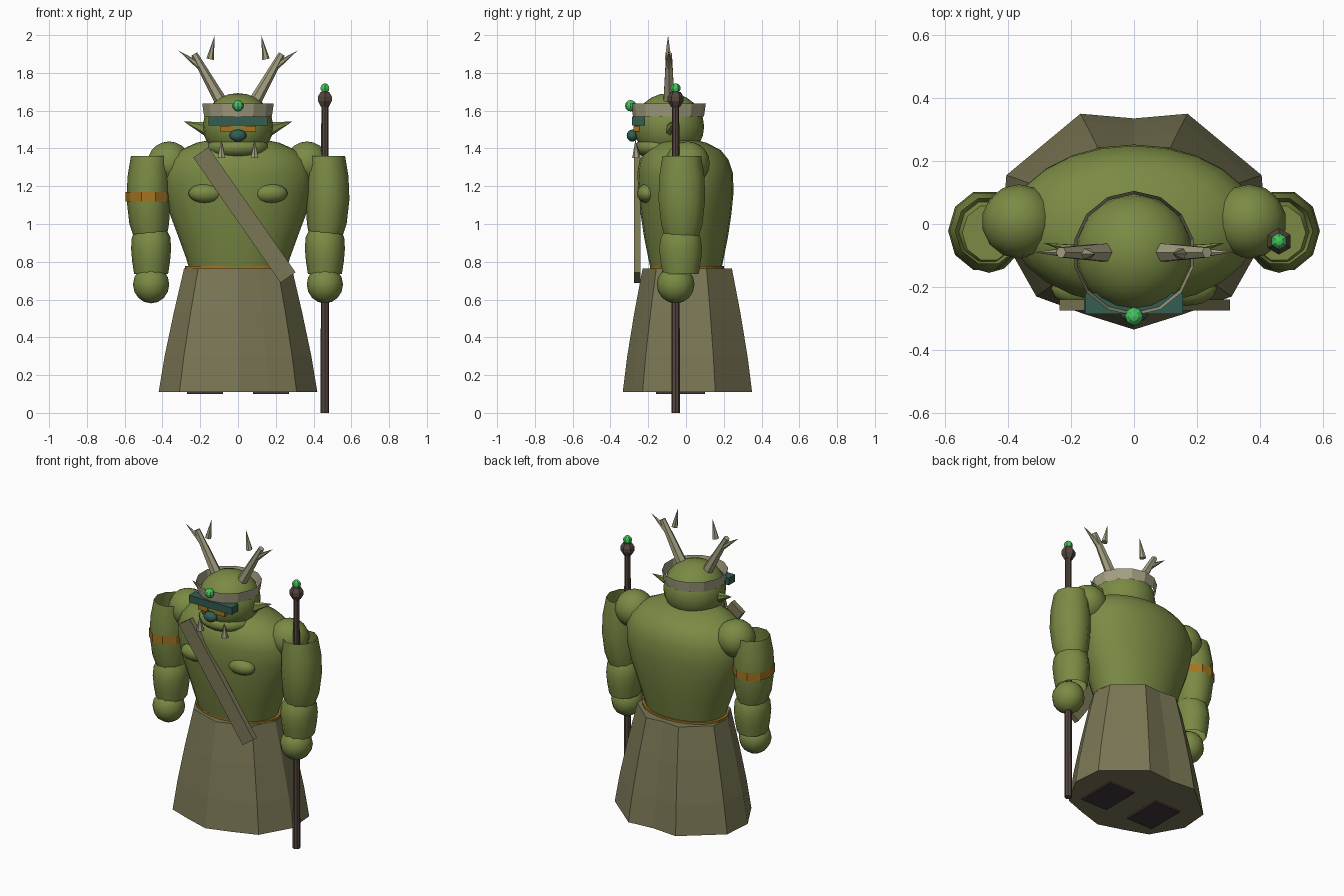
import bpy, bmesh, math
from mathutils import Vector, Matrix

if "Cube" in bpy.data.objects:
    bpy.data.objects.remove(bpy.data.objects["Cube"])


def mat(name, r, g, b):
    m = bpy.data.materials.new(name)
    m.diffuse_color = (r, g, b, 1)
    m.use_nodes = True
    m.node_tree.nodes["Principled BSDF"].inputs["Base Color"].default_value = m.diffuse_color
    return m


SKIN = mat("green_skin", 0.195, 0.255, 0.058)
CLOTH = mat("olive_cloth", 0.195, 0.182, 0.09)
BONE = mat("pale_bone", 0.376, 0.352, 0.225)
GOLD = mat("dull_gold", 0.36, 0.175, 0.014)
TEAL = mat("dark_teal", 0.034, 0.11, 0.085)
GEM = mat("bright_gem", 0.06, 0.55, 0.11)
WOOD = mat("brown_wood", 0.09, 0.061, 0.048)
SHOE = mat("dark_leather", 0.055, 0.035, 0.038)


def finish(bm, name, material, smooth=None):
    bmesh.ops.recalc_face_normals(bm, faces=bm.faces)
    me = bpy.data.meshes.new(name)
    bm.to_mesh(me)
    bm.free()
    me.materials.append(material)
    if smooth:
        me.shade_smooth()
        me.set_sharp_from_angle(angle=math.radians(smooth))
    ob = bpy.data.objects.new(name, me)
    bpy.context.collection.objects.link(ob)
    return ob


def loft(name, rings, material, caps=(True, True), smooth=None):
    """Skin a list of point rings."""
    bm = bmesh.new()
    vs = [[bm.verts.new(p) for p in ring] for ring in rings]
    n = len(vs[0])
    for a, b in zip(vs, vs[1:]):
        for i in range(n):
            j = (i + 1) % n
            bm.faces.new((a[i], a[j], b[j], b[i]))
    if caps[0]:
        bm.faces.new(vs[0][::-1])
    if caps[1]:
        bm.faces.new(vs[-1])
    return finish(bm, name, material, smooth)


def ellipse(z, rx, ry, cx=0, cy=0, n=10, turn=0.0):
    return [(cx + rx * math.cos(turn + math.tau * i / n),
             cy + ry * math.sin(turn + math.tau * i / n), z) for i in range(n)]


def ball(name, c, r, material, seg=16, rings=10, smooth=50):
    bm = bmesh.new()
    m = Matrix.Translation(c) @ Matrix.Diagonal((*r, 1))
    bmesh.ops.create_uvsphere(bm, u_segments=seg, v_segments=rings, radius=1, matrix=m)
    return finish(bm, name, material, smooth)


def cone(name, a, b, r1, r2, material, n=6, flat=1.0, smooth=None):
    """Tapered rod from a to b; flat thins it along y."""
    a, b = Vector(a), Vector(b)
    d = b - a
    rot = d.to_track_quat('Z', 'Y').to_matrix().to_4x4()
    bm = bmesh.new()
    bmesh.ops.create_cone(bm, cap_ends=True, segments=n, radius1=r1, radius2=r2, depth=d.length,
                          matrix=Matrix.Translation((a + b) / 2) @ rot)
    mid = (a + b) / 2
    for v in bm.verts:
        v.co.y = mid.y + (v.co.y - mid.y) * flat
    bmesh.ops.remove_doubles(bm, verts=bm.verts, dist=1e-5)
    return finish(bm, name, material, smooth)


def box(name, c, size, material, tilt=0.0):
    bm = bmesh.new()
    m = Matrix.Translation(c) @ Matrix.Rotation(tilt, 4, 'Y') @ Matrix.Diagonal((*size, 1))
    bmesh.ops.create_cube(bm, size=1, matrix=m)
    return finish(bm, name, material)


# Faceted robe skirt with an uneven hem
half = [(0, -.34), (.16, -.29), (.31, -.235), (.42, -.04), (.405, .15), (.17, .345), (0, .33)]
hem = half + [(-x, y) for x, y in half[-2:0:-1]]
loft("robe_skirt", [[(x * sx, y * sy + .005, z) for x, y in hem]
                    for z, sx, sy in ((.11, 1, 1), (.30, .925, .93), (.53, .81, .82), (.765, .68, .69))],
     CLOTH)

# Torso and belt
loft("torso", [ellipse(z, rx, ry, 0, cy, 24) for z, rx, ry, cy in (
    (.75, .255, .185, .0), (.82, .275, .20, .0), (.93, .315, .222, 0), (1.05, .36, .24, 0),
    (1.17, .39, .252, 0), (1.27, .395, .253, -.005), (1.34, .365, .235, -.01),
    (1.39, .31, .20, -.015), (1.43, .22, .14, -.03), (1.45, .12, .08, -.05))], SKIN, smooth=50)
loft("belt", [ellipse(z, .28, .195, 0, .005, 24) for z in (.755, .777)], GOLD)

# Diagonal chest sash
box("sash", (.034, -.257, 1.048), (.097, .034, .808), CLOTH, math.atan2(-.462, .663))

# Head and headgear
ball("head", (0, -.09, 1.515), (.186, .186, .178), SKIN, 20, 12)
ball("jaw", (0, -.135, 1.405), (.165, .135, .066), SKIN, 16, 8)
loft("crown_band", [ellipse(z, r, r + .004, 0, -.093, 14, math.pi / 14)
                    for z, r in ((1.57, .184), (1.637, .194))], BONE, (False, False))
ball("crown_gem", (0, -.293, 1.626), (.03, .03, .03), GEM, 8, 6, None)
box("eye_mask", (0, -.252, 1.545), (.31, .066, .046), TEAL)
ball("nose", (0, -.284, 1.468), (.045, .03, .032), TEAL, 12, 8)

# Mirrored parts
for s, side in ((-1, "left"), (1, "right")):
    box(side + "_eye", (s * .06, -.262, 1.504), (.07, .03, .03), GOLD)
    cone(side + "_tusk", (s * .088, -.262, 1.35), (s * .088, -.268, 1.445), .023, 0, BONE)
    cone(side + "_ear", (s * .15, -.1, 1.497), (s * .288, -.05, 1.543), .042, 0, SKIN, 6, .6)
    cone(side + "_antler", (s * .085, -.09, 1.64), (s * .232, -.09, 1.90), .034, .018, BONE)
    cone(side + "_antler_tine", (s * .20, -.09, 1.835), (s * .315, -.09, 1.918), .02, 0, BONE)
    cone(side + "_loose_tine", (s * .148, -.095, 1.872), (s * .123, -.095, 2.0), .02, 0, BONE)
    ball(side + "_pectoral", (s * .168, -.205, 1.162), (.095, .055, .052), SKIN, 12, 8)
    ball(side + "_shoulder", (s * .365, .008, 1.322), (.118, .118, .115), SKIN, 14, 10)
    # Upper sleeve of the arm is open at the top, forearm is open at the wrist
    loft(side + "_upper_arm", [ellipse(z, rx, ry, s * cx, -.022, 10) for z, rx, ry, cx in (
        (.935, .088, .095, .465), (1.0, .105, .115, .47), (1.13, .116, .13, .474),
        (1.25, .113, .126, .472), (1.36, .105, .108, .462))], SKIN, (True, False), 50)
    loft(side + "_forearm", [ellipse(z, rx, ry, s * .46, -.028, 10) for z, rx, ry in (
        (.735, .09, .1), (.80, .1, .112), (.87, .106, .12), (.93, .102, .11), (.965, .085, .09))],
        SKIN, (False, True), 50)
    ball(side + "_hand", (s * .46, -.055, .68), (.096, .1, .1), SKIN, 12, 8)
    box(side + "_foot", (s * .175, -.03, .135), (.19, .26, .07), SHOE)

# Arm band on one arm
loft("arm_band", [ellipse(z, .12, .134, -.475, -.022, 10) for z in (1.118, 1.17)], GOLD, (False, False))

# Staff with knob and gem
sx, sy = .46, -.055
cone("staff_shaft", (sx, sy, 0), (sx, sy, 1.64), .023, .019, WOOD, 8)
loft("staff_knob", [ellipse(z, r, r, sx, sy, 6, math.pi / 6) for z, r in (
    (1.62, .024), (1.65, .042), (1.675, .042), (1.70, .026))], WOOD)
ball("staff_gem", (sx, sy, 1.718), (.027, .027, .027), GEM, 6, 6, None)
